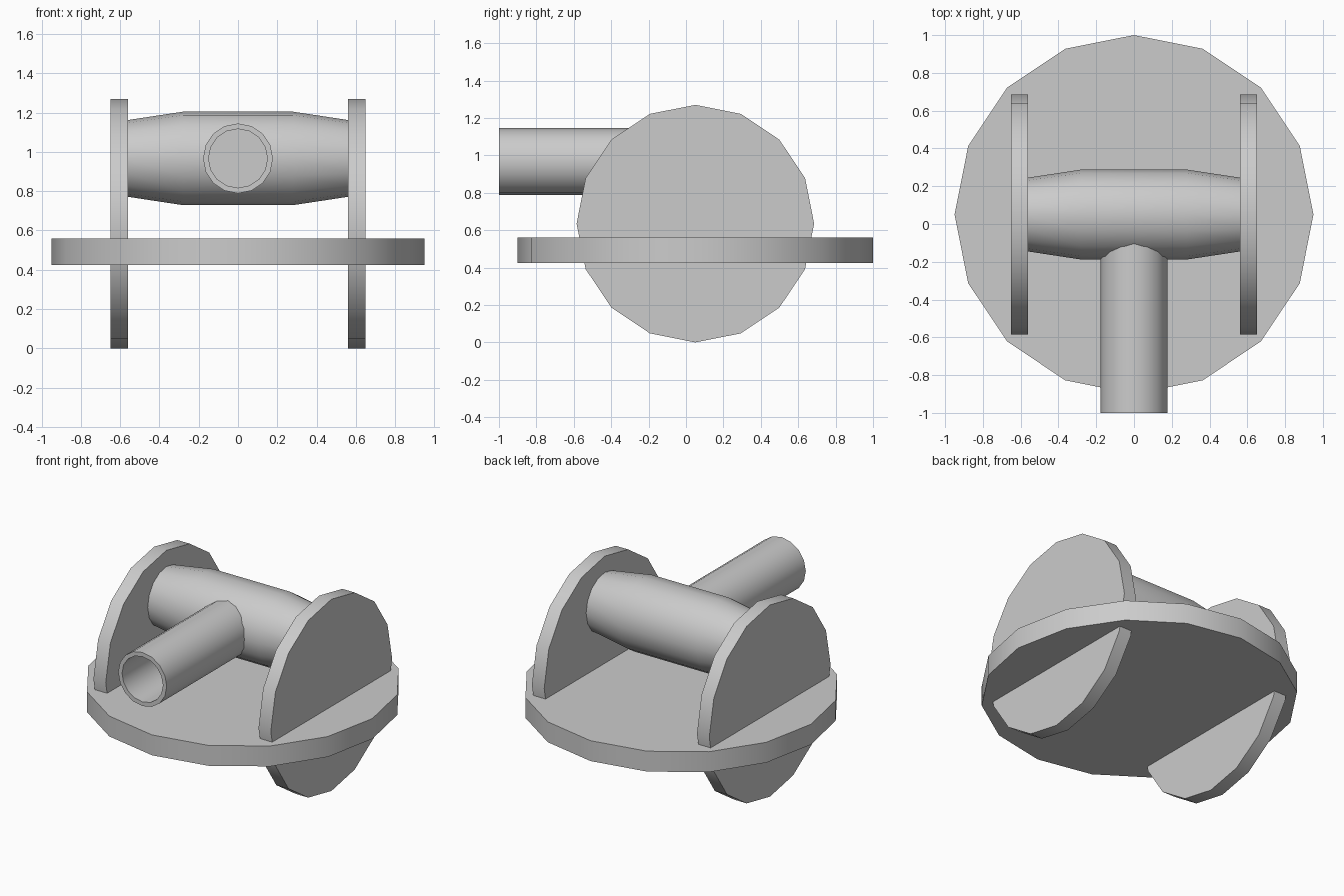
import bpy
import bmesh
import math
from mathutils import Matrix

if "Cube" in bpy.data.objects:
    bpy.data.objects.remove(bpy.data.objects["Cube"])

SIDES = 16
CY = 0.05  # shared centre line of the body


def lathe(name, profile, location, axis):
    """Spin (radius, height) points about an axis; radius 0 closes an end."""
    bm = bmesh.new()
    rings = []
    for r, h in profile:
        if r == 0:
            rings.append([bm.verts.new((0, 0, h))])
        else:
            rings.append([bm.verts.new((r * math.cos(a), r * math.sin(a), h))
                          for a in (2 * math.pi * i / SIDES for i in range(SIDES))])
    for lo, hi in zip(rings, rings[1:]):
        for i in range(SIDES):
            j = (i + 1) % SIDES
            quad = [lo[i % len(lo)], lo[j % len(lo)], hi[j % len(hi)], hi[i % len(hi)]]
            bm.faces.new(list(dict.fromkeys(quad)))
    # merge the flat end fans into single polygons
    bmesh.ops.dissolve_limit(bm, angle_limit=0.01, verts=bm.verts[:], edges=bm.edges[:])
    turn = {'X': Matrix.Rotation(math.pi / 2, 4, 'Y'),
            'Y': Matrix.Rotation(math.pi / 2, 4, 'X'),
            'Z': Matrix.Identity(4)}[axis]
    bm.transform(turn)
    bmesh.ops.recalc_face_normals(bm, faces=bm.faces[:])
    mesh = bpy.data.meshes.new(name)
    bm.to_mesh(mesh)
    bm.free()
    ob = bpy.data.objects.new(name, mesh)
    ob.location = location
    bpy.context.collection.objects.link(ob)
    bpy.ops.object.select_all(action='DESELECT')
    ob.select_set(True)
    bpy.context.view_layer.objects.active = ob
    bpy.ops.object.shade_smooth_by_angle(angle=math.radians(30))
    return ob


def disc(radius, half):
    return [(0, -half), (radius, -half), (radius, half), (0, half)]


# round platform
lathe("platform", disc(0.95, 0.0675), (0, CY, 0.4925), 'Z')

# side plates passing through the platform
for side, x in (("left", -0.605), ("right", 0.605)):
    lathe(side + "_side_plate", disc(0.635, 0.045), (x, CY, 0.635), 'X')

# tapered drum between the plates
lathe("drum", [(0, -0.57), (0.194, -0.57), (0.238, -0.28),
               (0.238, 0.28), (0.194, 0.57), (0, 0.57)], (0, CY, 0.967), 'X')

# hollow barrel pointing forward, with its bore stopping at the drum
lathe("barrel", [(0, 0.0), (0.178, 0.0), (0.178, 1.0), (0.15, 1.0),
                 (0.15, 0.2), (0, 0.2)], (0, 0, 0.967), 'Y')
